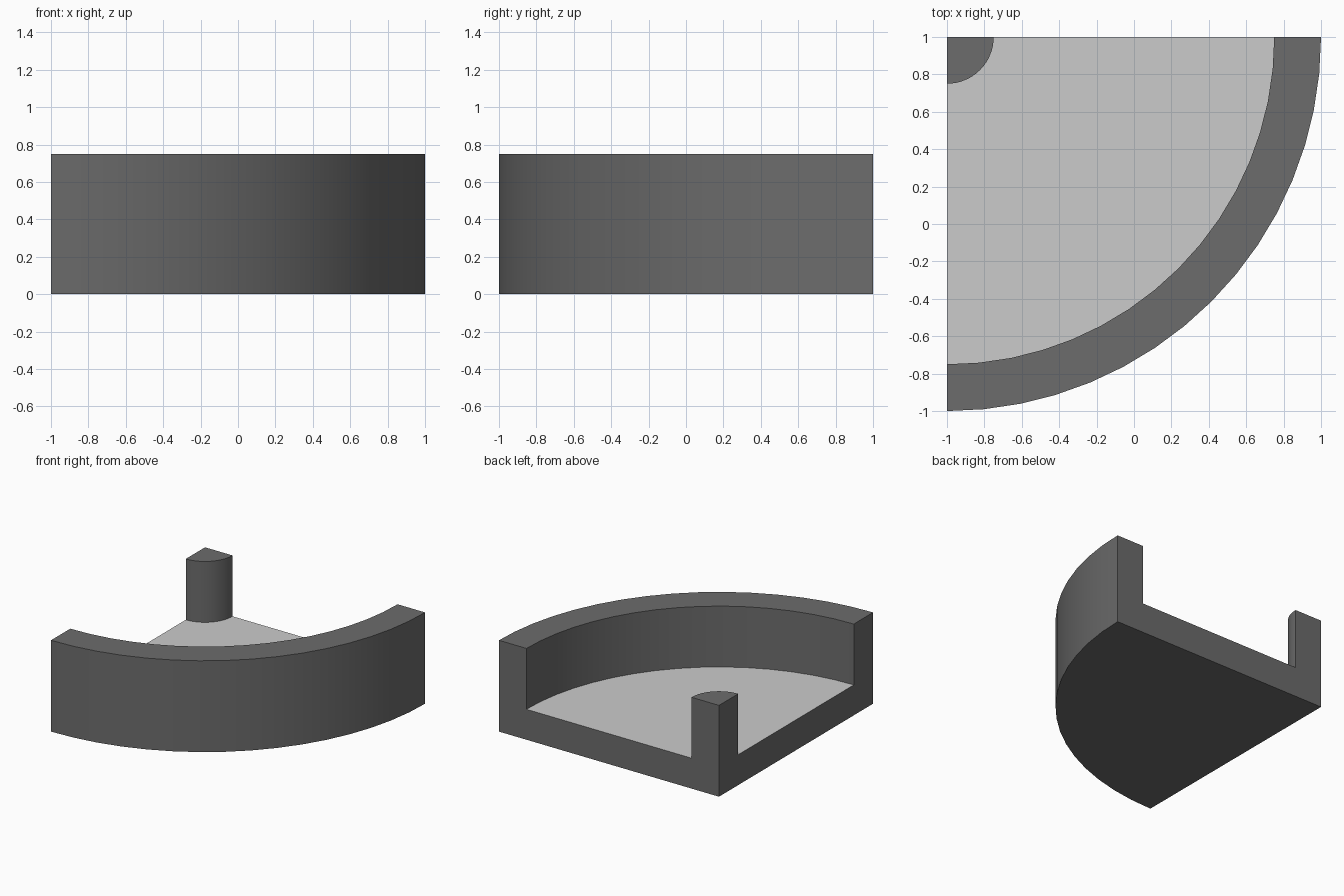
import bpy, bmesh, math

if "Cube" in bpy.data.objects:
    bpy.data.objects.remove(bpy.data.objects["Cube"])

SEGMENTS = 16
CX, CY = -1.0, 1.0  # corner that the quarter turn sweeps around

# Cross-section (radius, height): base, outer wall, floor, corner post
PROFILE = [(0, 0), (2, 0), (2, 0.75), (1.75, 0.75),
           (1.75, 0.25), (0.25, 0.25), (0.25, 0.75), (0, 0.75)]
FLOOR_STRIP = 4  # profile segment forming the floor


def make_material(name, value):
    mat = bpy.data.materials.new(name)
    mat.diffuse_color = (value, value, value, 1)
    mat.use_nodes = True
    mat.node_tree.nodes["Principled BSDF"].inputs["Base Color"].default_value = mat.diffuse_color
    return mat


# Sweep the cross-section through a quarter turn
bm = bmesh.new()
axis = {i: bm.verts.new((CX, CY, z)) for i, (r, z) in enumerate(PROFILE) if r == 0}
rings = []
for s in range(SEGMENTS + 1):
    a = -math.pi / 2 * (1 - s / SEGMENTS)
    rings.append([axis[i] if r == 0 else
                  bm.verts.new((CX + r * math.cos(a), CY + r * math.sin(a), z))
                  for i, (r, z) in enumerate(PROFILE)])

for near, far in zip(rings, rings[1:]):
    for i in range(len(PROFILE) - 1):
        corners = [near[i], near[i + 1], far[i + 1], far[i]]
        face = bm.faces.new(list(dict.fromkeys(corners)))
        face.material_index = 1 if i == FLOOR_STRIP else 0

# Flat cut ends
bm.faces.new(rings[0])
bm.faces.new(rings[-1])
bmesh.ops.recalc_face_normals(bm, faces=bm.faces[:])

mesh = bpy.data.meshes.new("curved_channel_corner")
bm.to_mesh(mesh)
bm.free()
mesh.materials.append(make_material("dark_grey", 0.15))
mesh.materials.append(make_material("light_grey", 0.52))

corner = bpy.data.objects.new("curved_channel_corner", mesh)
bpy.context.collection.objects.link(corner)
bpy.context.view_layer.objects.active = corner
corner.select_set(True)
bpy.ops.object.shade_smooth_by_angle(angle=math.radians(30))
